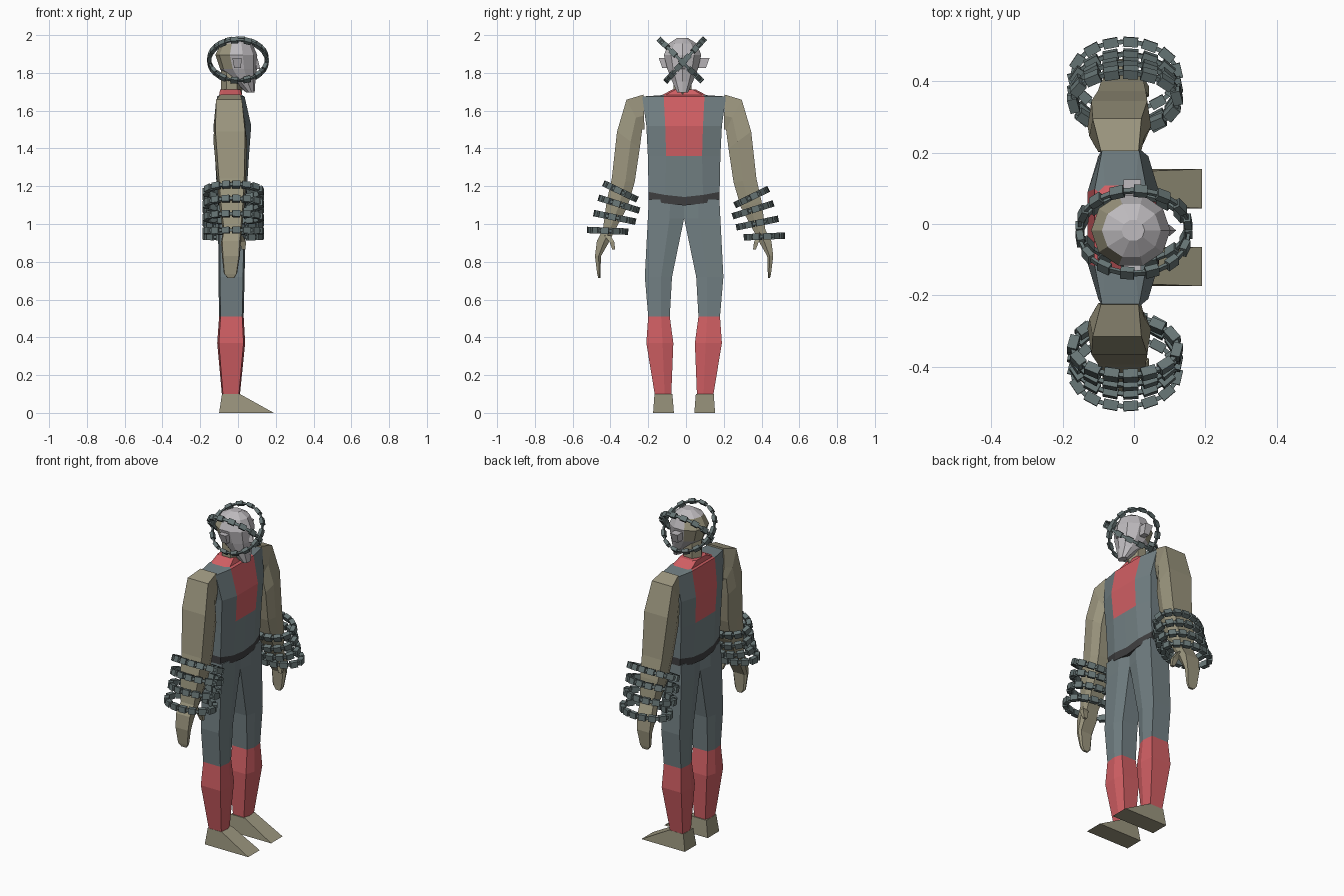
import bpy, bmesh, math
from mathutils import Vector, Matrix

if "Cube" in bpy.data.objects:
    bpy.data.objects.remove(bpy.data.objects["Cube"])

CY = -0.01  # mirror plane of the body, which faces +x


def mat(name, col):
    m = bpy.data.materials.new(name)
    m.diffuse_color = (*col, 1)
    m.use_nodes = True
    m.node_tree.nodes["Principled BSDF"].inputs["Base Color"].default_value = m.diffuse_color
    return m


GREY = mat("suit_grey", (0.17, 0.217, 0.23))
RED = mat("red", (0.64, 0.115, 0.127))
TAN = mat("tan", (0.33, 0.305, 0.21))
DARK = mat("belt_dark", (0.05, 0.05, 0.052))
PALE = mat("mask_pale", (0.51, 0.49, 0.51))
STEEL = mat("chain_steel", (0.135, 0.178, 0.178))


def finish(name, bm, mats, rule=None):
    bmesh.ops.recalc_face_normals(bm, faces=bm.faces)
    if rule:
        for f in bm.faces:
            f.material_index = rule(f.calc_center_median())
    me = bpy.data.meshes.new(name)
    bm.to_mesh(me)
    bm.free()
    for m in mats:
        me.materials.append(m)
    ob = bpy.data.objects.new(name, me)
    bpy.context.collection.objects.link(ob)
    return ob


def loft(name, rings, mats, rule=None):
    """Skin a list of equal-length point rings and cap both ends."""
    bm = bmesh.new()
    vs = [[bm.verts.new(p) for p in r] for r in rings]
    n = len(vs[0])
    for a, b in zip(vs, vs[1:]):
        for i in range(n):
            j = (i + 1) % n
            bm.faces.new((a[i], a[j], b[j], b[i]))
    bm.faces.new(vs[0])
    bm.faces.new(vs[-1])
    return finish(name, bm, mats, rule)


def limb_ring(s, inner, outer, x0, x1):
    """Six-sided limb section between an inner and an outer (y, z) point."""
    (yi, zi), (yo, zo) = inner, outer
    k = (x1 - x0) * 0.12
    ym, zm = (yi * 0.6 + yo * 0.4), (zi * 0.6 + zo * 0.4)
    pts = [(x0 + k, yi, zi), (x0, ym, zm), (x0 + k / 2, yo, zo),
           (x1 - k / 2, yo, zo), (x1, ym, zm), (x1 - k, yi, zi)]
    return [(x, CY + s * y, z) for x, y, z in pts]


def rect(s, x0, x1, y0, y1, z):
    return [(x, CY + s * y, z) for x, y in ((x0, y0), (x1, y0), (x1, y1), (x0, y1))]


# Torso: edge height, centre drop, half width, panel half width, back x, front x
rows = [(1.125, 0.027, 0.188, 0.10, -0.105, 0.042),
        (1.170, 0.027, 0.188, 0.10, -0.110, 0.045),
        (1.36, 0, 0.192, 0.095, -0.122, 0.058),
        (1.52, 0, 0.200, 0.10, -0.13, 0.07),
        (1.675, 0, 0.222, 0.108, -0.11, 0.035),
        (1.682, 0, 0.118, 0.100, -0.10, 0.022),
        (1.712, 0, 0.062, 0.045, -0.095, 0.012)]
torso = []
for z, d, w, m, xb, xf in rows:
    k = (xf - xb) * 0.15
    half = [(w, xf - k, 0), (m, xf, d * 0.6), (0, xf, d), (-m, xf, d * 0.6), (-w, xf - k, 0)]
    back = [(y, xb if abs(y) < w else xb + k, e) for y, x, e in reversed(half)]
    torso.append([(x, CY + y, z - e) for y, x, e in half + back])


def torso_rule(c):
    if c.z < 1.155:
        return 2
    if c.z > 1.68 or (c.z > 1.36 and abs(c.y - CY) < 0.09):
        return 1
    return 0


loft("torso", torso, [GREY, RED, DARK], torso_rule)

# Legs, feet, arms, hands and ears, mirrored across the body
leg_rows = [(1.13, 0.0, 0.187, -0.1, 0.04), (1.03, 0.0, 0.192, -0.105, 0.04),
            (0.72, 0.064, 0.208, -0.104, 0.035), (0.51, 0.076, 0.19, -0.1, 0.03),
            (0.37, 0.057, 0.20, -0.11, 0.038), (0.095, 0.068, 0.155, -0.085, 0.01)]
arm_rows = [((0.21, 1.5), (0.215, 1.685), -0.10, 0.02),
            ((0.222, 1.5), (0.305, 1.658), -0.125, 0.03),
            ((0.235, 1.4), (0.355, 1.49), -0.13, 0.048),
            ((0.262, 1.22), (0.383, 1.24), -0.11, 0.042),
            ((0.30, 1.09), (0.41, 1.12), -0.10, 0.035),
            ((0.375, 0.95), (0.43, 0.97), -0.08, 0.02)]
hand_rows = [((0.375, 0.95), (0.43, 0.97), -0.08, 0.02),
             ((0.40, 0.90), (0.462, 0.91), -0.09, 0.015),
             ((0.44, 0.83), (0.472, 0.83), -0.085, 0.01),
             ((0.443, 0.74), (0.46, 0.735), -0.075, -0.005),
             ((0.443, 0.715), (0.455, 0.715), -0.055, -0.02)]
for s, side in ((1, "left"), (-1, "right")):
    loft(f"{side}_leg", [limb_ring(s, (a, z), (b, z), x0, x1) for z, a, b, x0, x1 in leg_rows],
         [GREY, RED], lambda c: int(c.z < 0.5))
    loft(f"{side}_foot", [rect(s, -0.1, 0.19, 0.054, 0.164, 0),
                          rect(s, -0.085, 0.01, 0.062, 0.157, 0.1)], [TAN])
    loft(f"{side}_arm", [limb_ring(s, *r) for r in arm_rows], [TAN])
    loft(f"{side}_hand", [limb_ring(s, *r) for r in hand_rows], [TAN])
    loft(f"{side}_thumb", [rect(s, -0.01, 0.025, 0.39, 0.425, 0.94),
                           rect(s, 0.008, 0.042, 0.37, 0.395, 0.905),
                           rect(s, 0.02, 0.04, 0.365, 0.38, 0.865)], [TAN])
    loft(f"{side}_ear", [rect(s, -0.02, 0.015, 0.065, 0.115, 1.825),
                         rect(s, -0.03, 0.02, 0.07, 0.135, 1.88)], [PALE])


def oval(x0, x1, w, z, n=10, cy=-0.018):
    cx, rx = (x0 + x1) / 2, (x1 - x0) / 2
    return [(cx + rx * math.cos(2 * math.pi * i / n), cy + w * math.sin(2 * math.pi * i / n), z)
            for i in range(n)]


# Neck and masked head with bare back
loft("neck", [oval(-0.09, 0.02, 0.055, 1.67, 6), oval(-0.09, 0.03, 0.055, 1.82, 6)], [TAN])
head_rows = [(0.045, 0.088, 0.03, 1.695), (-0.03, 0.092, 0.058, 1.755),
             (-0.095, 0.10, 0.085, 1.82), (-0.12, 0.102, 0.104, 1.895),
             (-0.09, 0.075, 0.078, 1.955), (-0.035, 0.03, 0.03, 1.985)]
loft("head", [oval(*r) for r in head_rows], [PALE, TAN],
     lambda c: int(c.x < -0.06 and c.z < 1.94))
loft("nose", [oval(0.08, 0.118, 0.016, 1.82, 4), oval(0.08, 0.104, 0.008, 1.875, 4)], [PALE])


def chain(name, loops, count, size):
    """Oval loops of box links joined by thin connectors."""
    bm = bmesh.new()
    for centre, u, v in loops:
        c, u, v = Vector(centre), Vector(u), Vector(v)
        nrm = u.cross(v).normalized()
        # even spacing along the oval
        pts = [c + u * math.cos(t * math.pi / 180) + v * math.sin(t * math.pi / 180)
               for t in range(361)]
        total = sum((b - a).length for a, b in zip(pts, pts[1:]))
        step, run, k = total / (2 * count), 0.0, 0
        for a, b in zip(pts, pts[1:]):
            run += (b - a).length
            if run < step * (k + 0.5) or k >= 2 * count:
                continue
            tan = (b - a).normalized()
            rad = nrm.cross(tan)
            dims = size if k % 2 == 0 else (step * 1.3, size[1] * 0.45, size[2] * 0.5)
            m = Matrix((tan * dims[0], rad * dims[1], nrm * dims[2])).transposed().to_4x4()
            m.translation = a
            bmesh.ops.create_cube(bm, size=1, matrix=m)
            k += 1
    finish(name, bm, [STEEL])


# Forearm chains: each loop runs between an inner and an outer (y, z) point
cuffs = [((0.27, 1.105), (0.425, 1.18)), ((0.26, 1.045), (0.45, 1.105)),
         ((0.28, 0.985), (0.475, 1.025)), ((0.32, 0.93), (0.51, 0.938))]
for s, side, lift in ((1, "left", 0), (-1, "right", 0.03)):
    loops = []
    for (yi, zi), (yo, zo) in cuffs:
        loops.append(((-0.025, s * (yi + yo) / 2, (zi + zo) / 2 + lift),
                      (0.146, 0, 0), (0, s * (yo - yi) / 2, (zo - zi) / 2)))
    chain(f"{side}_forearm_chains", loops, 14, (0.042, 0.027, 0.034))

# Two crossed chains around the head
chain("head_chains", [((0, -0.03, 1.868), (0.152, 0, 0), (0, 0.108, -0.106)),
                      ((0, -0.005, 1.868), (0.152, 0, 0), (0, 0.098, 0.108))],
      14, (0.038, 0.02, 0.03))
